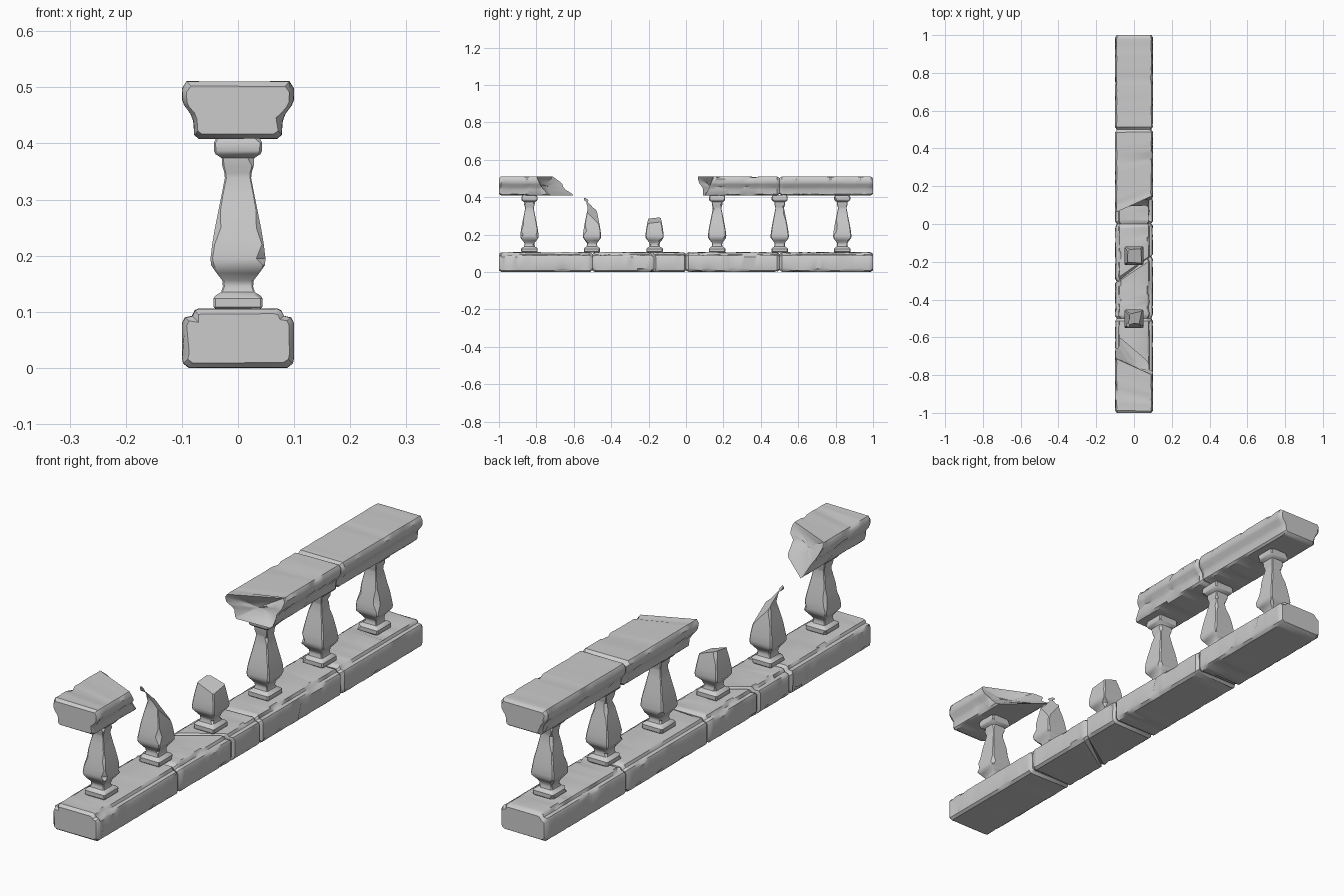
import bpy, bmesh, random
from mathutils import Vector

if "Cube" in bpy.data.objects:
    bpy.data.objects.remove(bpy.data.objects["Cube"])


def finish(bm, name):
    bmesh.ops.recalc_face_normals(bm, faces=bm.faces)
    me = bpy.data.meshes.new(name)
    bm.to_mesh(me)
    bm.free()
    ob = bpy.data.objects.new(name, me)
    bpy.context.collection.objects.link(ob)
    bpy.ops.object.select_all(action='DESELECT')
    bpy.context.view_layer.objects.active = ob
    ob.select_set(True)
    bpy.ops.object.shade_smooth_by_angle(angle=0.6)
    return ob


def bridge(bm, a, b):
    n = len(a)
    for i in range(n):
        bm.faces.new((a[i], a[(i + 1) % n], b[(i + 1) % n], b[i]))


def at(y):
    return lambda x, z: y


def stone(name, half, y0, y1, seed, broken=(False, False)):
    """Worn stone block: half profile mirrored and lofted along y between two end surfaces."""
    rnd = random.Random(seed)
    prof = half + [(-x, z) for x, z in reversed(half)]
    zm = (half[0][1] + half[-1][1]) / 2
    length = abs(y1(0, zm) - y0(0, zm))
    count = max(6, int(length / 0.022))
    edge = 0.012 / length
    ts = [0, edge] + [i / count for i in range(1, count)] + [1 - edge, 1]
    bm = bmesh.new()
    rings = []
    for k, t in enumerate(ts):
        end = (k == 0 and not broken[0]) or (k == len(ts) - 1 and not broken[1])
        ring = []
        for x, z in prof:
            # rounded ends, with small random chips along the arrises
            d = 0.008 if end else 0
            d += rnd.uniform(0.004, 0.009) if rnd.random() < 0.07 else rnd.uniform(0, 0.0012)
            px = x * (1 - d / 0.1)
            pz = zm + (z - zm) * (1 - d / 0.05)
            ring.append(bm.verts.new((px, y0(x, z) * (1 - t) + y1(x, z) * t, pz)))
        rings.append(ring)
    for a, b in zip(rings, rings[1:]):
        bridge(bm, a, b)
    # end caps: concentric rings so a break can be a curved, rough surface
    for ring, fn, rough in ((rings[0], y0, broken[0]), (rings[-1], y1, broken[1])):
        last = ring
        for s in (0.7, 0.35):
            new = []
            for v in ring:
                x, z = v.co.x * s, zm + (v.co.z - zm) * s
                j = rnd.uniform(-0.004, 0.004) if rough else 0
                new.append(bm.verts.new((x, fn(x, z) + j, z)))
            bridge(bm, last, new)
            last = new
        c = bm.verts.new((0, fn(0, zm), zm))
        for i in range(len(last)):
            bm.faces.new((last[i], last[(i + 1) % len(last)], c))
    return finish(bm, name)


def baluster(name, y, seed, cut=None):
    """Square-section turned post; cut = (point height, plane normal) for snapped ones."""
    rnd = random.Random(seed)
    prof = [(.038, .103), (.044, .109), (.044, .124), (.040, .129), (.030, .135), (.027, .145),
            (.028, .156), (.038, .169), (.048, .183), (.049, .195), (.046, .22), (.041, .25),
            (.035, .28), (.029, .31), (.0235, .338), (.024, .347), (.028, .360), (.029, .374),
            (.040, .381), (.043, .387), (.043, .401), (.038, .411)]
    bm = bmesh.new()
    rings = []
    for r, z in prof:
        ring = []
        for sx, sy in ((1, -1), (1, 1), (-1, 1), (-1, -1)):
            c = r * (rnd.uniform(.2, .4) if rnd.random() < .15 else rnd.uniform(.07, .12))
            a, b = (sx * r, sy * (r - c)), (sx * (r - c), sy * r)
            for px, py in ((a, b) if sx * sy > 0 else (b, a)):
                ring.append(bm.verts.new((px, y + py, z)))
        rings.append(ring)
    for a, b in zip(rings, rings[1:]):
        bridge(bm, a, b)
    bm.faces.new(rings[0])
    bm.faces.new(rings[-1])
    if cut:
        res = bmesh.ops.bisect_plane(bm, geom=bm.verts[:] + bm.edges[:] + bm.faces[:],
                                     plane_co=Vector((0, y, cut[0])),
                                     plane_no=Vector(cut[1]).normalized(), clear_outer=True)
        edges = [e for e in res['geom_cut'] if isinstance(e, bmesh.types.BMEdge)]
        bmesh.ops.holes_fill(bm, edges=edges)
    return finish(bm, name)


# Base blocks, the second one cracked in two
base = [(.088, 0), (.098, .008), (.1, .018), (.1, .08), (.095, .09), (.082, .093), (.077, .103), (.070, .106)]
crack = lambda x, z: -0.245 + 0.6 * x + 0.015 * (1 if x > 0.05 else 0)
stone("base_block_1", base, at(-1), at(-.501), 1)
stone("base_block_2_front", base, at(-.499), crack, 2)
stone("base_block_2_back", base, crack, at(-.001), 3)
stone("base_block_3", base, at(.001), at(.499), 4)
stone("base_block_4", base, at(.501), at(1), 5)

# Handrail pieces with a coved underside
rail = [(.070, .408), (.078, .415), (.080, .44), (.085, .453), (.096, .468), (.1, .478), (.1, .498), (.092, .511)]


def break_surface(mean, cu, cv, cuv, dish):
    def fn(x, z):
        u, v = x / .1, (z - .46) / .05
        return mean + cu * u + cv * v + cuv * u * v + dish * max(0, 1 - u * u) * max(0, 1 - v * v)
    return fn


stone("handrail_front_broken", rail, at(-1),
      break_surface(-.71, -.065, -.045, .02, -.035), 6, (False, True))
stone("handrail_middle_broken", rail,
      break_surface(.10, .025, .005, .02, .025), at(.499), 7, (True, False))
stone("handrail_back", rail, at(.501), at(1), 8)

# Balusters, two of them snapped off
snapped = {1: (.325, (.6, .5, .6)), 2: (.277, (.35, -.12, 1))}
for i in range(6):
    baluster(f"baluster_{i + 1}", -.837 + i * .3345, 20 + i, snapped.get(i))
